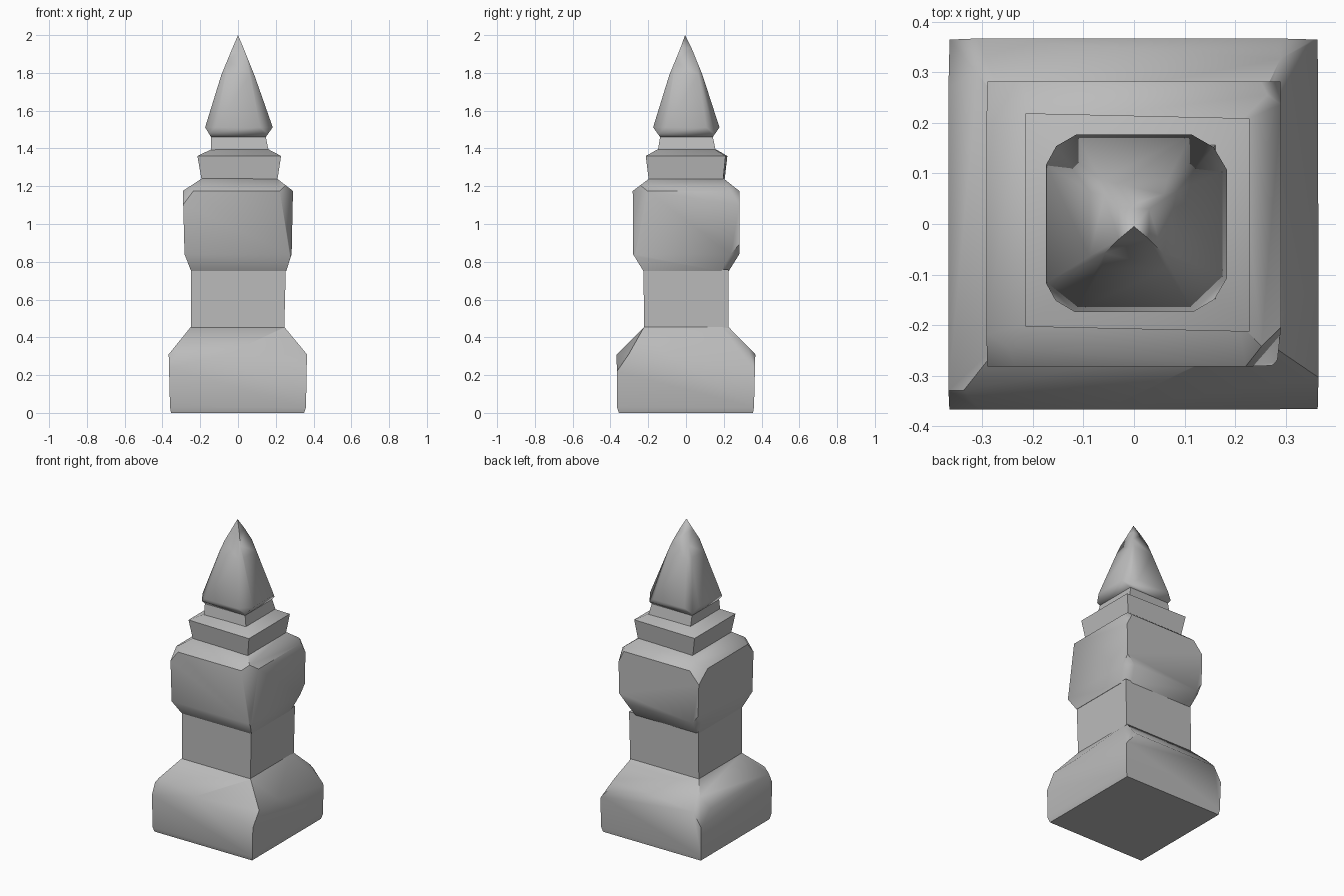
import bpy
import bmesh
import math
from mathutils import Vector

cube = bpy.data.objects.get("Cube")
if cube:
    bpy.data.objects.remove(cube, do_unlink=True)

# One plain stone colour
stone = bpy.data.materials.new("grey stone")
stone.use_nodes = True
grey = (0.5, 0.5, 0.5, 1.0)
stone.diffuse_color = grey
stone.node_tree.nodes["Principled BSDF"].inputs["Base Color"].default_value = grey


def square_ring(bm, z, x0, x1, y0, y1, skew=0.0):
    """Four corners of a slightly uneven, hand-cut square."""
    return [bm.verts.new((x, y + skew * s, z)) for x, y, s in
            ((x0, y0, 1), (x1, y0, -1), (x1, y1, -1), (x0, y1, 1))]


def chip(bm, point, normal):
    """Knock a flat flake off a closed part."""
    geom = bm.verts[:] + bm.edges[:] + bm.faces[:]
    cut = bmesh.ops.bisect_plane(bm, geom=geom, plane_co=Vector(point),
                                 plane_no=Vector(normal), clear_outer=True)
    edges = [e for e in cut["geom_cut"] if isinstance(e, bmesh.types.BMEdge)]
    if edges:
        bmesh.ops.holes_fill(bm, edges=edges, sides=0)


def stone_part(name, rings, chips=(), apex=None, angle=50):
    """Loft square rings into a closed block, then chip it."""
    bm = bmesh.new()
    loops = [square_ring(bm, *r) for r in rings]
    bm.faces.new(loops[0][::-1])
    for a, b in zip(loops, loops[1:]):
        for i in range(4):
            j = (i + 1) % 4
            bm.faces.new((a[i], a[j], b[j], b[i]))
    if apex:
        tip = bm.verts.new(apex)
        for i in range(4):
            bm.faces.new((loops[-1][i], loops[-1][(i + 1) % 4], tip))
    else:
        bm.faces.new(loops[-1])
    for point, normal in chips:
        chip(bm, point, normal)
    bmesh.ops.recalc_face_normals(bm, faces=bm.faces[:])
    mesh = bpy.data.meshes.new(name)
    bm.to_mesh(mesh)
    bm.free()
    mesh.materials.append(stone)
    obj = bpy.data.objects.new(name, mesh)
    bpy.context.collection.objects.link(obj)
    bpy.ops.object.select_all(action="DESELECT")
    obj.select_set(True)
    bpy.context.view_layer.objects.active = obj
    bpy.ops.object.shade_smooth_by_angle(angle=math.radians(angle))
    return obj


# Heavy plinth with worn corners and sloping shoulders
stone_part("plinth", [
    (0.0, -0.355, 0.35, -0.355, 0.355),
    (0.03, -0.36, 0.36, -0.365, 0.36),
    (0.31, -0.367, 0.365, -0.367, 0.367),
    (0.455, -0.25, 0.245, -0.22, 0.225),
], chips=[
    ((-0.335, 0.345, 0.29), (-1, 0.6, 0.6)),
    ((0.335, 0.335, 0.29), (0.8, 0.8, 0.7)),
    ((0.345, -0.345, 0.29), (0.7, -0.9, 0.5)),
    ((-0.35, -0.35, 0.29), (-0.6, -1, 0.5)),
    ((0.08, -0.36, 0.29), (0.12, -0.8, 0.55)),
    ((0.36, 0.06, 0.285), (0.85, 0.1, 0.5)),
])

# Narrow shaft
stone_part("shaft", [
    (0.45, -0.25, 0.245, -0.222, 0.225),
    (0.76, -0.248, 0.253, -0.225, 0.226),
])

# Main block with chipped edges
stone_part("block", [
    (0.75, -0.248, 0.255, -0.225, 0.226),
    (0.84, -0.283, 0.284, -0.28, 0.282),
    (1.175, -0.292, 0.291, -0.282, 0.282),
    (1.24, -0.193, 0.207, -0.195, 0.2),
], chips=[
    ((0.265, -0.262, 1.0), (1, -0.9, 0.15)),
    ((-0.262, -0.252, 1.175), (-0.8, -0.7, 0.6)),
    ((-0.245, 0.255, 1.175), (-0.8, 0.6, 0.7)),
    ((0.276, 0.268, 1.15), (0.8, 0.7, 0.4)),
    ((-0.272, 0.27, 0.86), (-0.7, 0.7, -0.5)),
    ((0.27, 0.258, 0.85), (0.7, 0.8, -0.7)),
])

# Flared collar, slightly twisted
stone_part("collar", [
    (1.23, -0.192, 0.208, -0.193, 0.2, 0.004),
    (1.36, -0.215, 0.228, -0.208, 0.214, 0.005),
    (1.395, -0.142, 0.162, -0.148, 0.156, 0.003),
])

# Neck under the spire
stone_part("neck", [
    (1.385, -0.142, 0.163, -0.15, 0.158),
    (1.462, -0.143, 0.147, -0.137, 0.142),
])

# Pointed spire with softened ridges
stone_part("spire", [
    (1.46, -0.143, 0.147, -0.137, 0.142),
    (1.512, -0.174, 0.184, -0.174, 0.177),
    (1.79, -0.088, 0.086, -0.088, 0.087),
    (1.93, -0.03, 0.03, -0.03, 0.03),
], apex=(0, -0.005, 2.0), chips=[
    ((sx * 0.076, sy * 0.076, 1.79), (sx, sy, 0.5))
    for sx in (-1, 1) for sy in (-1, 1)
], angle=80)
